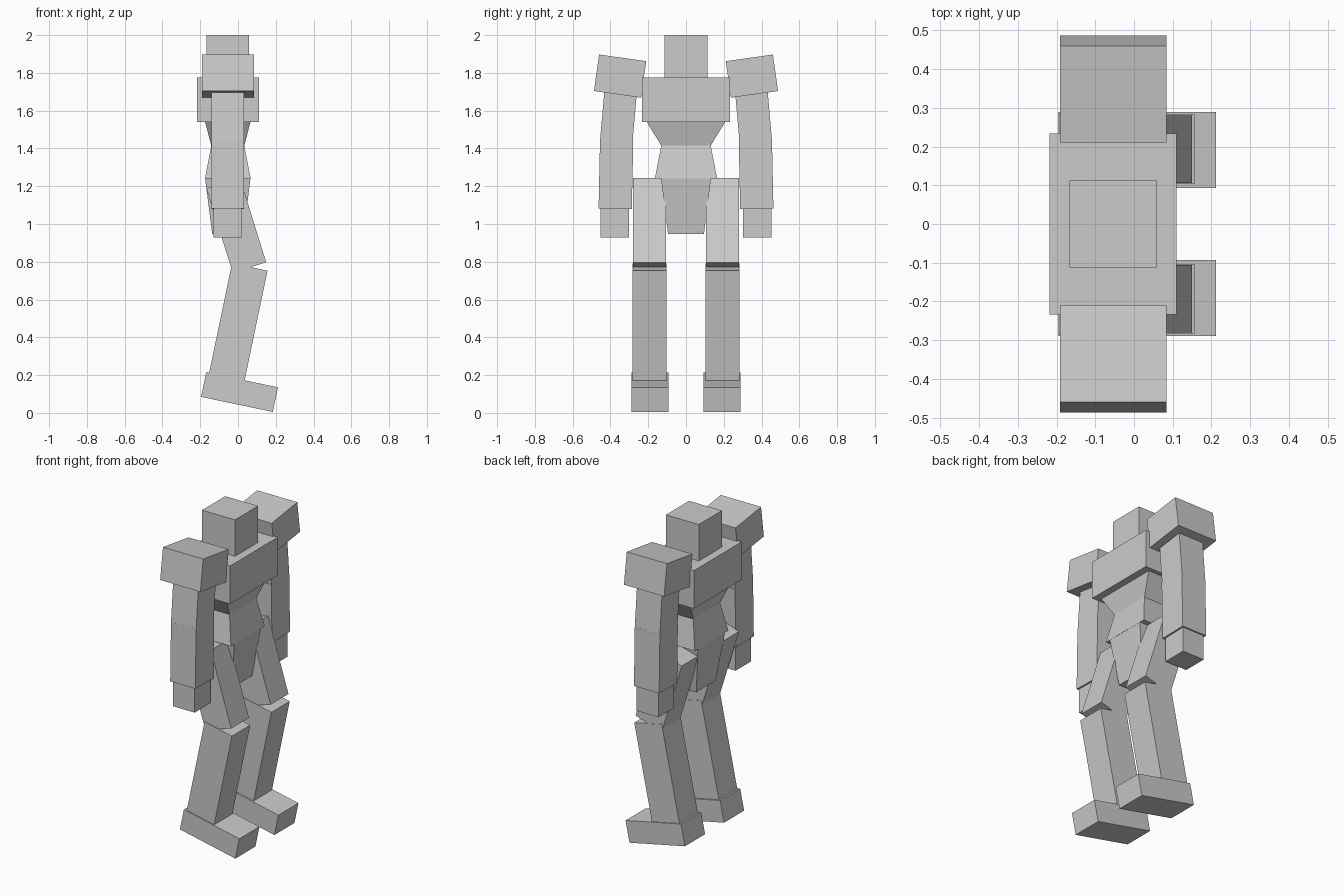
import bpy, bmesh
from math import radians
from mathutils import Matrix, Vector

if "Cube" in bpy.data.objects:
    bpy.data.objects.remove(bpy.data.objects["Cube"])


def block(name, centre, size, rot=(0, 0, 0), top=(1, 1)):
    """Box of a given size; `top` scales the upper face in x and y."""
    bm = bmesh.new()
    bmesh.ops.create_cube(bm, size=1)
    for v in bm.verts:
        if v.co.z > 0:
            v.co.x *= top[0]
            v.co.y *= top[1]
        v.co = Vector(a * b for a, b in zip(v.co, size))
    mesh = bpy.data.meshes.new(name)
    bm.to_mesh(mesh)
    bm.free()
    ob = bpy.data.objects.new(name, mesh)
    ob.location = centre
    ob.rotation_euler = [radians(a) for a in rot]
    bpy.context.collection.objects.link(ob)
    return ob


def taper(name, x, low, high):
    """Tapered body section; low/high = (z, x width, y width)."""
    (z0, a0, b0), (z1, a1, b1) = low, high
    return block(name, (x, 0, (z0 + z1) / 2), (a0, b0, z1 - z0),
                 top=(a1 / a0, b1 / b0))


# Head and body
CX = -0.054
block("head", (CX, 0, 1.887), (0.225, 0.226, 0.226))
block("chest", (CX, 0, 1.657), (0.328, 0.468, 0.235))
taper("upper_abdomen", CX, (1.415, 0.175, 0.262), (1.54, 0.24, 0.415))
taper("lower_abdomen", CX, (1.24, 0.242, 0.33), (1.415, 0.175, 0.262))
taper("pelvis", CX, (0.947, 0.165, 0.19), (1.24, 0.24, 0.264))

# Arms and legs, one set per side
for s, side in ((1, "left"), (-1, "right")):
    block(side + "_shoulder_pad", (CX, s * 0.349, 1.783), (0.275, 0.252, 0.195), (s * 8, 0, 0))
    block(side + "_upper_arm", (CX, s * 0.357, 1.577), (0.172, 0.172, 0.28), (s * 5, 0, 0))
    block(side + "_forearm", (CX, s * 0.371, 1.262), (0.172, 0.176, 0.364), (s * 1.2, 0, 0))
    block(side + "_hand", (CX, s * 0.377, 1.01), (0.15, 0.153, 0.165))
    block(side + "_thigh", (-0.009, s * 0.193, 0.993), (0.186, 0.174, 0.468), (0, -17.3, 0))
    block(side + "_shin", (0.0, s * 0.193, 0.474), (0.192, 0.179, 0.61), (0, 11.8, 0))
    block(side + "_foot", (0.008, s * 0.191, 0.11), (0.388, 0.196, 0.133), (0, 11.8, 0))
